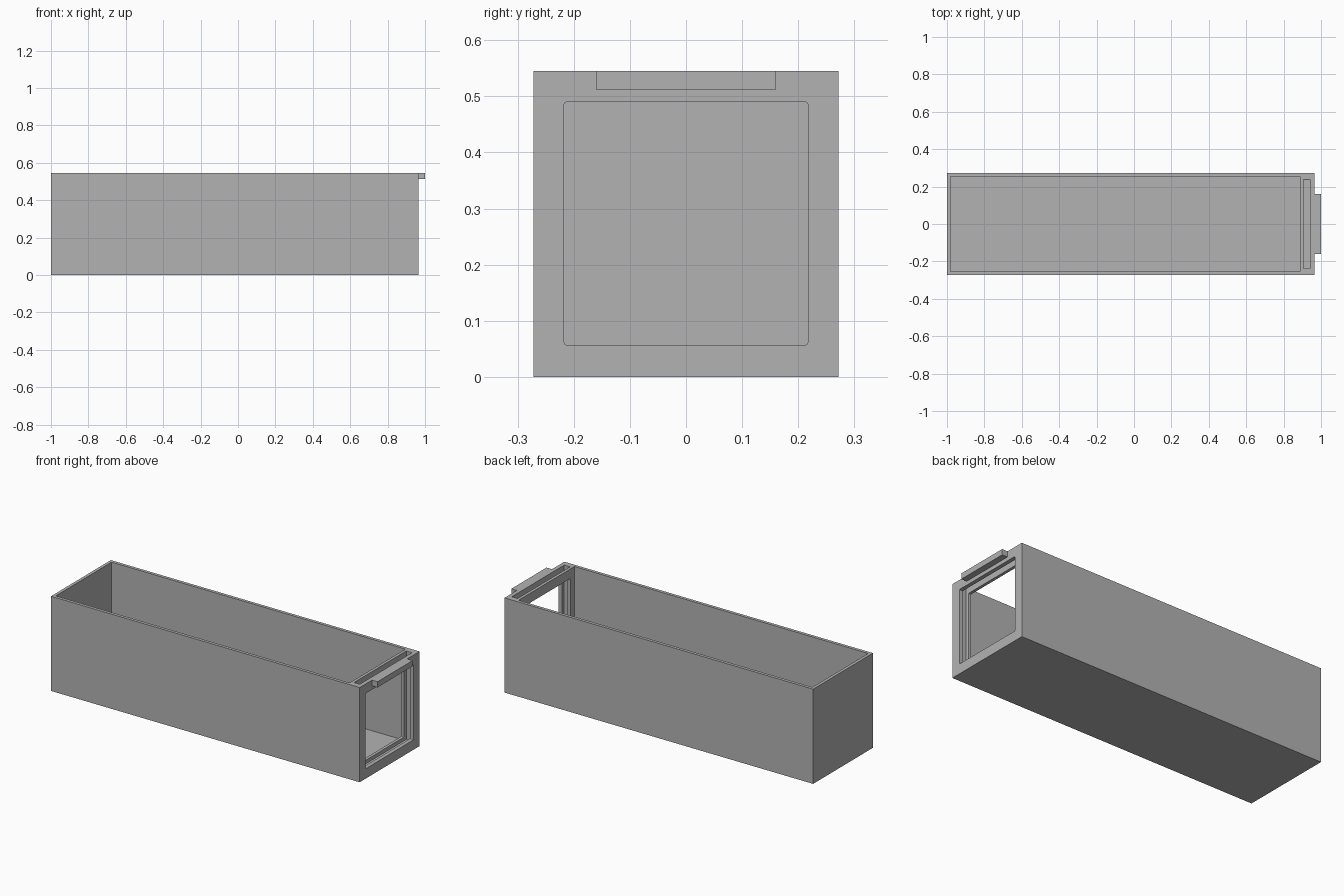
import bpy
import bmesh
from mathutils import Vector

cube = bpy.data.objects.get("Cube")
if cube:
    bpy.data.objects.remove(cube, do_unlink=True)

GREY = (0.45, 0.45, 0.45, 1.0)
grey = bpy.data.materials.new("plain grey")
grey.use_nodes = True
grey.diffuse_color = GREY
grey.node_tree.nodes["Principled BSDF"].inputs["Base Color"].default_value = GREY


def block(name, low, high, round_axis=None):
    """Box between two corners; edges along round_axis get a tiny radius."""
    low, high = Vector(low), Vector(high)
    bm = bmesh.new()
    bmesh.ops.create_cube(bm, size=1)
    for v in bm.verts:
        v.co = (low + high) / 2 + v.co * (high - low)
    if round_axis is not None:
        edges = [e for e in bm.edges
                 if abs((e.verts[0].co - e.verts[1].co).normalized()[round_axis]) > 0.9]
        bmesh.ops.bevel(bm, geom=edges, offset=0.004, segments=2,
                        profile=0.5, affect='EDGES')
    mesh = bpy.data.meshes.new(name)
    bm.to_mesh(mesh)
    bm.free()
    mesh.materials.append(grey)
    obj = bpy.data.objects.new(name, mesh)
    bpy.context.collection.objects.link(obj)
    return obj


# Outer trough
END, SIDE, TOP = 0.965, 0.272, 0.545
trough = block("trough_body", (-1, -SIDE, 0), (END, SIDE, TOP))

# Open cavity, slot for a sliding panel, and end window
cutters = [
    block("cavity_cutter", (-0.982, -0.254, 0.018), (0.888, 0.254, 0.7), 2),
    block("slot_cutter", (0.905, -0.238, 0.036), (0.942, 0.238, 0.7), 0),
    block("window_cutter", (0.8, -0.217, 0.057), (1.1, 0.217, 0.49), 0),
]
for cutter in cutters:
    mod = trough.modifiers.new(cutter.name, 'BOOLEAN')
    mod.operation = 'DIFFERENCE'
    mod.solver = 'EXACT'
    mod.object = cutter

# Bake the cuts and drop the helpers
graph = bpy.context.evaluated_depsgraph_get()
cut_mesh = bpy.data.meshes.new_from_object(trough.evaluated_get(graph))
trough.modifiers.clear()
trough.data = cut_mesh
for cutter in cutters:
    bpy.data.objects.remove(cutter, do_unlink=True)

# Lip at the top of the windowed end
block("end_lip", (END, -0.16, 0.512), (1, 0.16, TOP))
